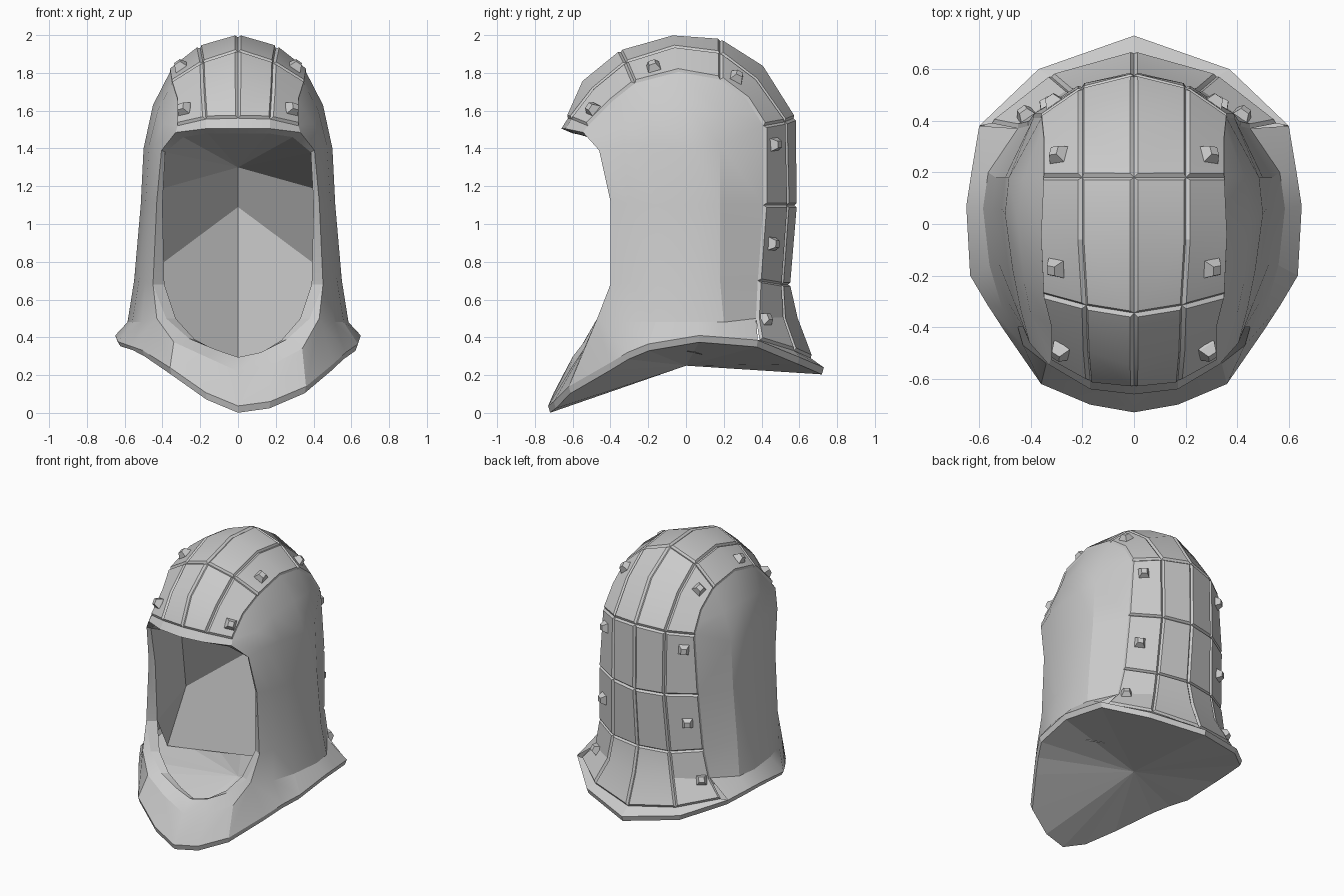
import bpy, bmesh
from mathutils import Vector

if "Cube" in bpy.data.objects:
    bpy.data.objects.remove(bpy.data.objects["Cube"])

steel = bpy.data.materials.new("grey_steel")
steel.diffuse_color = (0.6, 0.6, 0.6, 1)
steel.use_nodes = True
steel.node_tree.nodes["Principled BSDF"].inputs["Base Color"].default_value = steel.diffuse_color
CENTRE = Vector((0, 0, 1))


def strip_faces(*rows):
    """Quads between neighbouring rows of points."""
    return [(a[i], a[i + 1], b[i + 1], b[i])
            for a, b in zip(rows, rows[1:]) for i in range(len(a) - 1)]


def fan(points, tip):
    return [(a, b, tip) for a, b in zip(points, points[1:])]


def to_bmesh(faces, inward=False):
    bm = bmesh.new()
    for f in faces:
        bm.faces.new([bm.verts.new(p) for p in f])
    bmesh.ops.remove_doubles(bm, verts=bm.verts, dist=0.0005)
    bmesh.ops.recalc_face_normals(bm, faces=bm.faces)
    out = sum(f.normal.dot(f.calc_center_median() - CENTRE) * f.calc_area() for f in bm.faces)
    if (out < 0) != inward:
        bmesh.ops.reverse_faces(bm, faces=bm.faces)
    bm.normal_update()
    return bm


def clamp(t):
    return max(0, min(1, t))


def finish(name, bm, angle=0.5):
    mesh = bpy.data.meshes.new(name)
    bm.to_mesh(mesh)
    bm.free()
    mesh.materials.append(steel)
    ob = bpy.data.objects.new(name, mesh)
    bpy.context.collection.objects.link(ob)
    bpy.ops.object.select_all(action='DESELECT')
    ob.select_set(True)
    bpy.context.view_layer.objects.active = ob
    ob.modifiers.new("mirror", 'MIRROR').merge_threshold = 0.001
    bpy.ops.object.modifier_apply(modifier="mirror")
    # the collar hem rides up a little at the front on one side
    for v in ob.data.vertices:
        x, y, z = v.co
        v.co.z += .1 * clamp(-x / .36) * clamp((.2 - y) / .8) * clamp((.4 - z) / .15)
    if angle:
        bpy.ops.object.shade_smooth_by_angle(angle=angle)
    return ob


# Plated crest: centre, middle and edge lines, from brow over the top to the nape
centre = [(0, -.625, 1.56), (0, -.54, 1.75), (0, -.345, 1.91), (0, -.07, 1.988),
          (0, .18, 1.97), (0, .4, 1.83), (0, .57, 1.56), (0, .575, 1.1),
          (0, .54, .68), (0, .58, .5), (0, .66, .29)]
middle = [(.17, -.605, 1.555), (.18, -.485, 1.71), (.185, -.315, 1.85), (.2, -.06, 1.93),
          (.2, .18, 1.9), (.2, .365, 1.76), (.2, .52, 1.54), (.2, .53, 1.1),
          (.22, .5, .68), (.25, .51, .5), (.32, .57, .33)]
edge = [(.32, -.52, 1.52), (.32, -.39, 1.65), (.35, -.27, 1.745), (.36, -.04, 1.805),
        (.35, .18, 1.765), (.35, .32, 1.66), (.36, .41, 1.52), (.39, .41, 1.1),
        (.41, .38, .7), (.45, .37, .5), (.55, .39, .385)]

bm = to_bmesh(strip_faces(centre, middle, edge))
bm.faces.ensure_lookup_table()
n = len(centre) - 1
cells = [[bm.faces[c * n + r] for r in range(r0, r1)]
         for c in range(2)
         for r0, r1 in ((0, 2), (2, 4), (4, 6), (6, 7), (7, 8), (8, 10))]
for cell in cells:      # raised plates with grooves between them
    bmesh.ops.inset_region(bm, faces=cell, thickness=.011, depth=.014,
                           use_boundary=True, use_even_offset=True)
finish("crest_plates", bm, 0.4)

# Square tapered rivets along the outer plates
bm = bmesh.new()
for row, t, w in ((0, .5, .7), (2, .5, .62), (4, .5, .55), (6, .25, .6), (7, .5, .6), (9, .1, .75)):
    m0, m1, e0, e1 = (Vector(p) for p in (middle[row], middle[row + 1], edge[row], edge[row + 1]))
    across = (e0 - m0).lerp(e1 - m1, t)
    pos = m0.lerp(m1, t) + across * w
    u = across.normalized()
    nrm = u.cross(m1 - m0).normalized()
    if nrm.dot(pos - CENTRE) < 0:
        nrm.negate()
    v = nrm.cross(u)
    rings = [[bm.verts.new(pos + nrm * h + (u * i + v * j) * s)
              for i, j in ((-1, -1), (1, -1), (1, 1), (-1, 1))]
             for h, s in ((0, .036), (.015, .034), (.05, .018))]
    for a, b in zip(rings, rings[1:]):
        for k in range(4):
            bm.faces.new((a[k], a[(k + 1) % 4], b[(k + 1) % 4], b[k]))
    bm.faces.new(rings[-1])
    bm.faces.new(rings[0][::-1])
bmesh.ops.recalc_face_normals(bm, faces=bm.faces)
finish("rivets", bm, 0)

# Collar outline, front to back
collar = [(0, -.73, .037), (.17, -.70, .06), (.36, -.62, .14), (.505, -.41, .26),
          (.57, -.31, .32), (.635, -.2, .365), (.65, .07, .41), (.63, .2, .40),
          (.60, .38, .385), (.37, .6, .295), (0, .73, .24)]

# Face opening rim, brow to chin
rim = [(0, -.66, 1.505), (.17, -.64, 1.505), (.33, -.545, 1.485), (.405, -.46, 1.39),
       (.43, -.40, 1.12), (.45, -.40, .68), (.38, -.45, .5), (.26, -.5, .39),
       (.12, -.53, .32), (0, -.54, .295)]
rim_in = [(0, -.60, 1.48), (.16, -.59, 1.48), (.29, -.52, 1.46), (.385, -.44, 1.38),
          (.40, -.37, 1.1), (.39, -.36, .68), (.33, -.42, .5), (.23, -.46, .385),
          (.11, -.49, .31), (0, -.5, .28)]

# Cloth sides, rows from the crest edge down to the collar
sides = strip_faces(
    edge[:6],
    [rim[2], (.40, -.35, 1.53), (.425, -.23, 1.6), (.45, 0, 1.63), (.43, .18, 1.61), (.355, .365, 1.59)],
    [rim[3], (.44, -.33, 1.42), (.47, -.18, 1.42), (.50, .04, 1.40), (.485, .18, 1.42), edge[6]],
    [rim[4], (.465, -.3, 1.11), (.49, -.15, 1.1), (.515, .06, 1.1), (.50, .18, 1.1), edge[7]],
    [rim[5], (.49, -.3, .69), (.525, -.15, .7), (.55, .06, .7), (.535, .18, .7), edge[8]],
    [(.43, -.47, .5), (.51, -.33, .48), (.56, -.16, .48), (.585, .06, .48), (.565, .2, .48), edge[9]],
    collar[3:9])
# Chin flare
chin = [(.43, -.47, .5), (.34, -.54, .34), (.17, -.60, .25), (0, -.62, .22)]
sides += [(rim[5], rim[6], chin[0])] + strip_faces(rim[6:], chin, collar[3::-1])
finish("hood_sides", to_bmesh(sides), 0.33)

# Rim band and brow lip
finish("face_rim", to_bmesh(strip_faces(rim, rim_in)
       + strip_faces([centre[0], middle[0], edge[0]], rim[:3])), 0.35)

# Collar band, nape lip and closed underside
low = [(x * .98, y * .985, z - .036) for x, y, z in collar]
base = strip_faces(collar, low) + fan(low, (0, 0, .25))
base += strip_faces([edge[10], middle[10], centre[10]], collar[8:])
finish("collar", to_bmesh(base), 0)

# Coarse lining inside the hood: leaning lower wall, overhanging upper wall, ceiling
back = [(0, .33, 1.3), (0, .52, 1.09), (0, .32, .26)]
flank = [(.43, -.03, 1.18), (.47, .08, .74), (.52, -.06, .34)]
lining = fan(rim_in[:4], back[0]) + strip_faces(flank, back)
lining += [(rim_in[3], flank[0], back[0]), (rim_in[3], rim_in[4], flank[0]),
           (rim_in[4], flank[1], flank[0]), (rim_in[4], rim_in[5], flank[1]),
           (rim_in[5], flank[2], flank[1])]
finish("lining", to_bmesh(lining, inward=True), 0)
